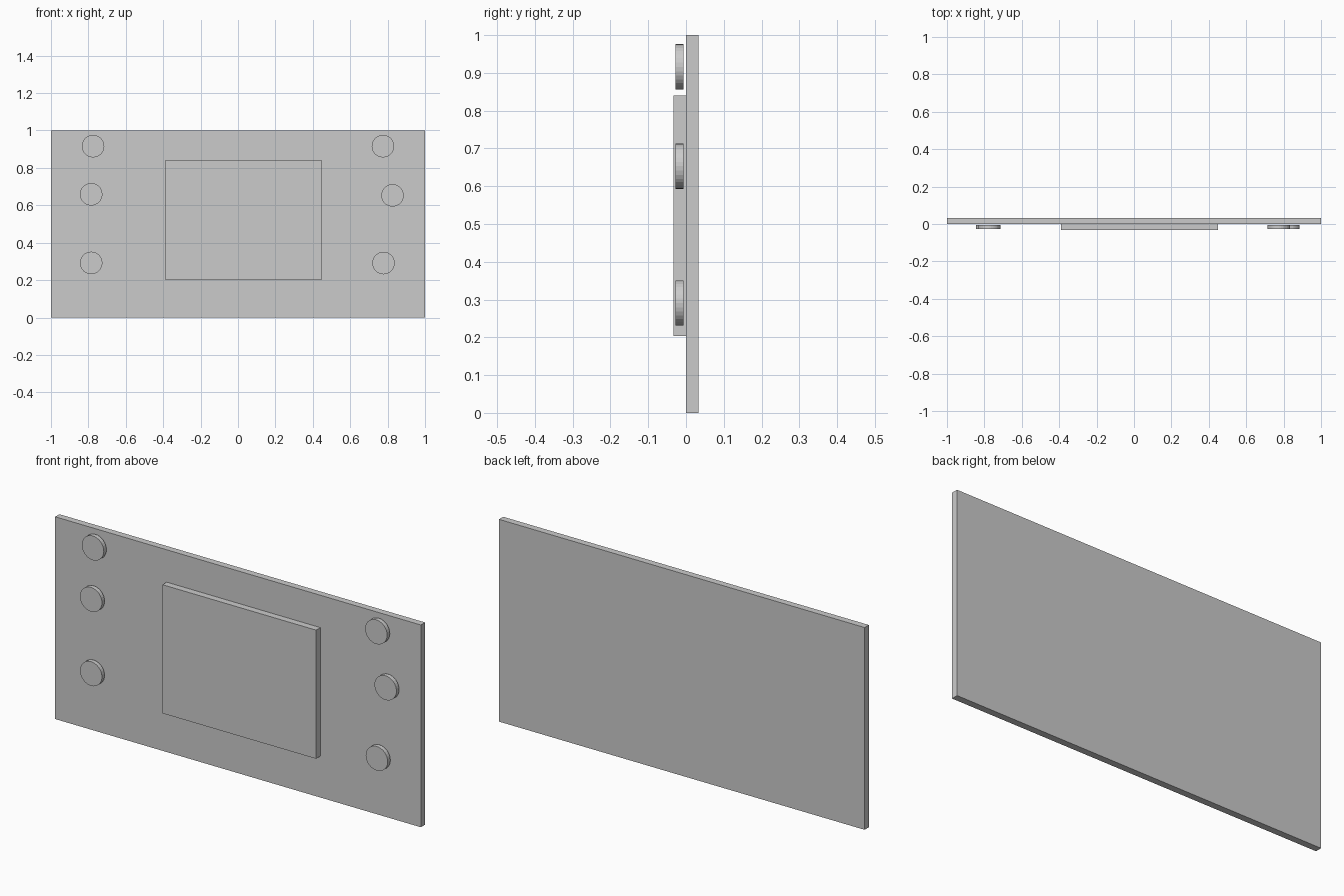
import bpy
from math import pi

if "Cube" in bpy.data.objects:
    bpy.data.objects.remove(bpy.data.objects["Cube"])


def box(name, x0, x1, y0, y1, z0, z1):
    bpy.ops.mesh.primitive_cube_add(
        size=1, location=((x0 + x1) / 2, (y0 + y1) / 2, (z0 + z1) / 2))
    ob = bpy.context.object
    ob.name = name
    ob.scale = (x1 - x0, y1 - y0, z1 - z0)
    bpy.ops.object.transform_apply(location=False, rotation=False, scale=True)
    return ob


def knob(name, x, z):
    bpy.ops.mesh.primitive_cylinder_add(
        vertices=32, radius=0.06, depth=0.021,
        location=(x, -0.017, z), rotation=(pi / 2, 0, 0))
    bpy.context.object.name = name


# Backing board and raised centre panel
box("back_board", -1, 1, 0, 0.033, 0, 1)
box("centre_panel", -0.39, 0.45, -0.033, 0, 0.204, 0.84)

# Round knobs, unevenly placed down each side
knobs = {
    "left": [(-0.775, 0.916), (-0.785, 0.659), (-0.785, 0.292)],
    "right": [(0.775, 0.916), (0.826, 0.653), (0.778, 0.291)],
}
for side, spots in knobs.items():
    for level, (x, z) in zip(("top", "middle", "bottom"), spots):
        knob(f"{side}_{level}_knob", x, z)
